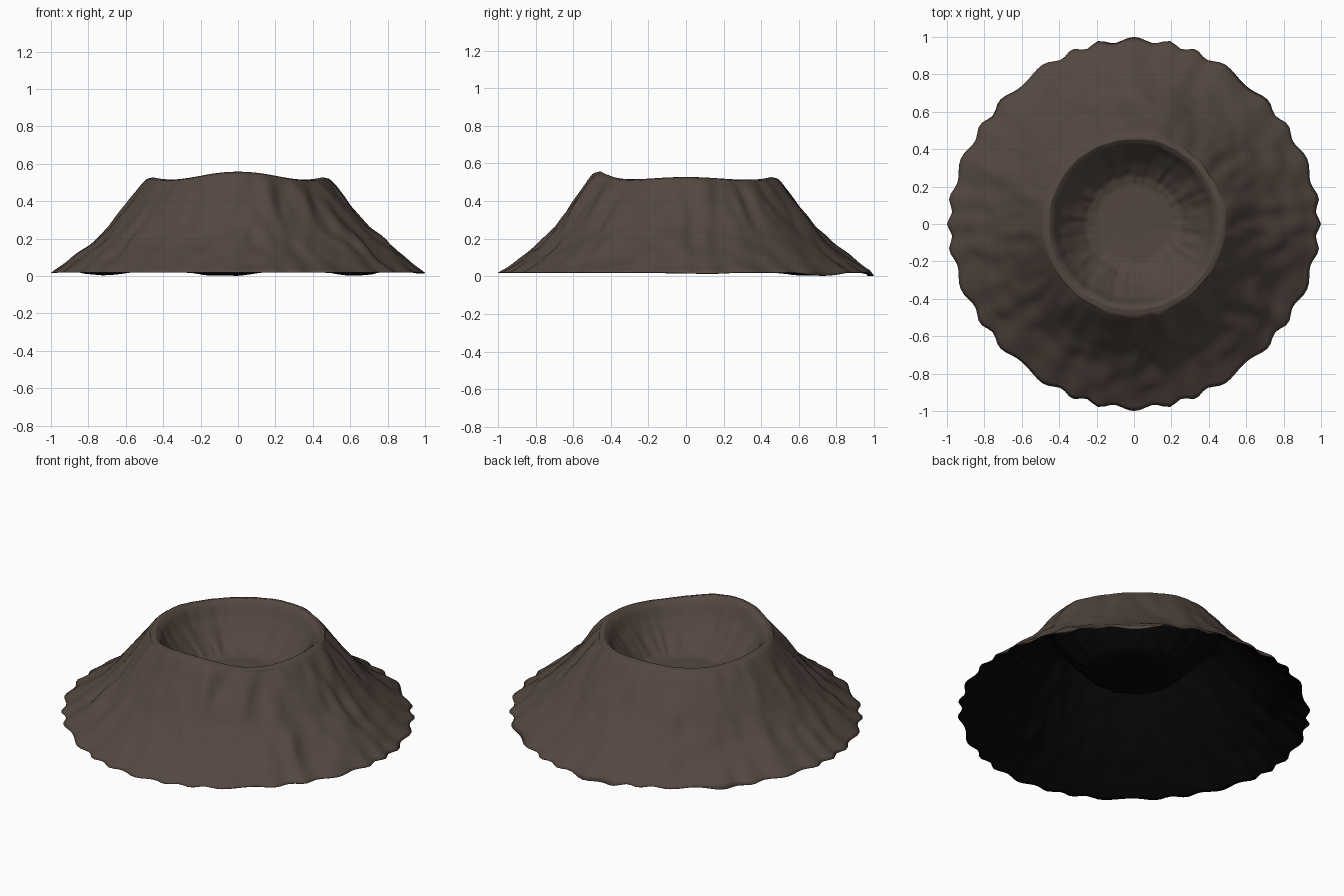
import bpy, bmesh
from math import sin, cos, pi, exp
from mathutils import Vector, noise

if "Cube" in bpy.data.objects:
    bpy.data.objects.remove(bpy.data.objects["Cube"], do_unlink=True)


def flat_colour(name, rgb):
    mat = bpy.data.materials.new(name)
    mat.use_nodes = True
    mat.diffuse_color = (*rgb, 1)
    bsdf = mat.node_tree.nodes["Principled BSDF"]
    bsdf.inputs["Base Color"].default_value = (*rgb, 1)
    bsdf.inputs["Roughness"].default_value = 0.9
    return mat


rock = flat_colour("brown rock", (0.088, 0.063, 0.051))
hollow = flat_colour("black hollow", (0.002, 0.002, 0.002))

# Section from the foot, over the rim, to the crater floor: radius, height, roughness
SECTION = [
    (0.975, 0.02, 0), (0.88, 0.085, 0.016), (0.78, 0.165, 0.018),
    (0.685, 0.26, 0.018), (0.595, 0.38, 0.015), (0.515, 0.485, 0.009),
    (0.485, 0.518, 0.005), (0.455, 0.525, 0.004), (0.432, 0.505, 0.005),
    (0.395, 0.44, 0.008), (0.33, 0.36, 0.012), (0.255, 0.288, 0.012),
    (0.21, 0.272, 0.008), (0.1, 0.27, 0.002),
]
SIDES, STEPS, LOBES = 192, 5, 32

rings = []
for p, q in zip(SECTION, SECTION[1:]):
    for k in range(STEPS):
        rings.append([a + (b - a) * k / STEPS for a, b in zip(p, q)])
rings.append(SECTION[-1])


def surface_point(index, radius, height, rough, a):
    """Place one point, with gullies running down the slope and an uneven rim."""
    c, s = cos(a), sin(a)
    on_slope = index < 6 * STEPS
    streak = noise.noise(Vector((c * 5, s * 5, radius * 3)))
    lumps = noise.noise(Vector((c * 9, s * 9, radius * 10 + 7)))
    # gullies are deepest toward the front right of the slope
    strength = 1 + 0.5 * max(0, c - s * 0.5) if on_slope else 1
    bump = rough * strength * (streak + 0.8 * lumps)
    r = radius + bump
    if on_slope:
        # scalloped foot, a little squared off toward the axes
        foot = max(0, (radius - 0.6) / 0.375)
        scallop = cos(LOBES * a + 1.5 * sin(4 * a) + sin(10 * a))
        r += 0.012 * cos(4 * a) * (0.5 + 0.5 * foot) + 0.013 * foot ** 2 * scallop
    # raised lip at the front, slight dips between the four sides
    front = exp(-((a - 1.5 * pi) / 0.5) ** 2)
    lip = 0.032 * front + 0.007 * (1 - front) * (cos(4 * a) - 0.6)
    z = height + lip * max(0, (height - 0.3) / 0.22)
    if on_slope:
        z += bump * 0.3
    if index == 0:
        z -= 0.017 * max(0, s + 0.2) * max(0, sin(8 * a + 1))
    return Vector((r * c, r * s, max(z, 0.003)))


# Crater mound as one open skin
bm = bmesh.new()
grid = [[bm.verts.new(surface_point(i, *ring, 2 * pi * j / SIDES))
         for j in range(SIDES)] for i, ring in enumerate(rings)]
for low, high in zip(grid, grid[1:]):
    for j in range(SIDES):
        n = (j + 1) % SIDES
        bm.faces.new((low[j], low[n], high[n], high[j]))
centre = bm.verts.new((0, 0, 0.27))
for j in range(SIDES):
    bm.faces.new((grid[-1][j], grid[-1][(j + 1) % SIDES], centre))
for f in bm.faces:
    f.smooth = True

mesh = bpy.data.meshes.new("crater_mound")
bm.to_mesh(mesh)
bm.free()
mound = bpy.data.objects.new("crater_mound", mesh)
bpy.context.collection.objects.link(mound)
mesh.materials.append(rock)
mesh.materials.append(hollow)

# Dark inside of the hollow mound
skin = mound.modifiers.new("skin", "SOLIDIFY")
skin.thickness = 0.003
skin.offset = -1
skin.material_offset = 1
